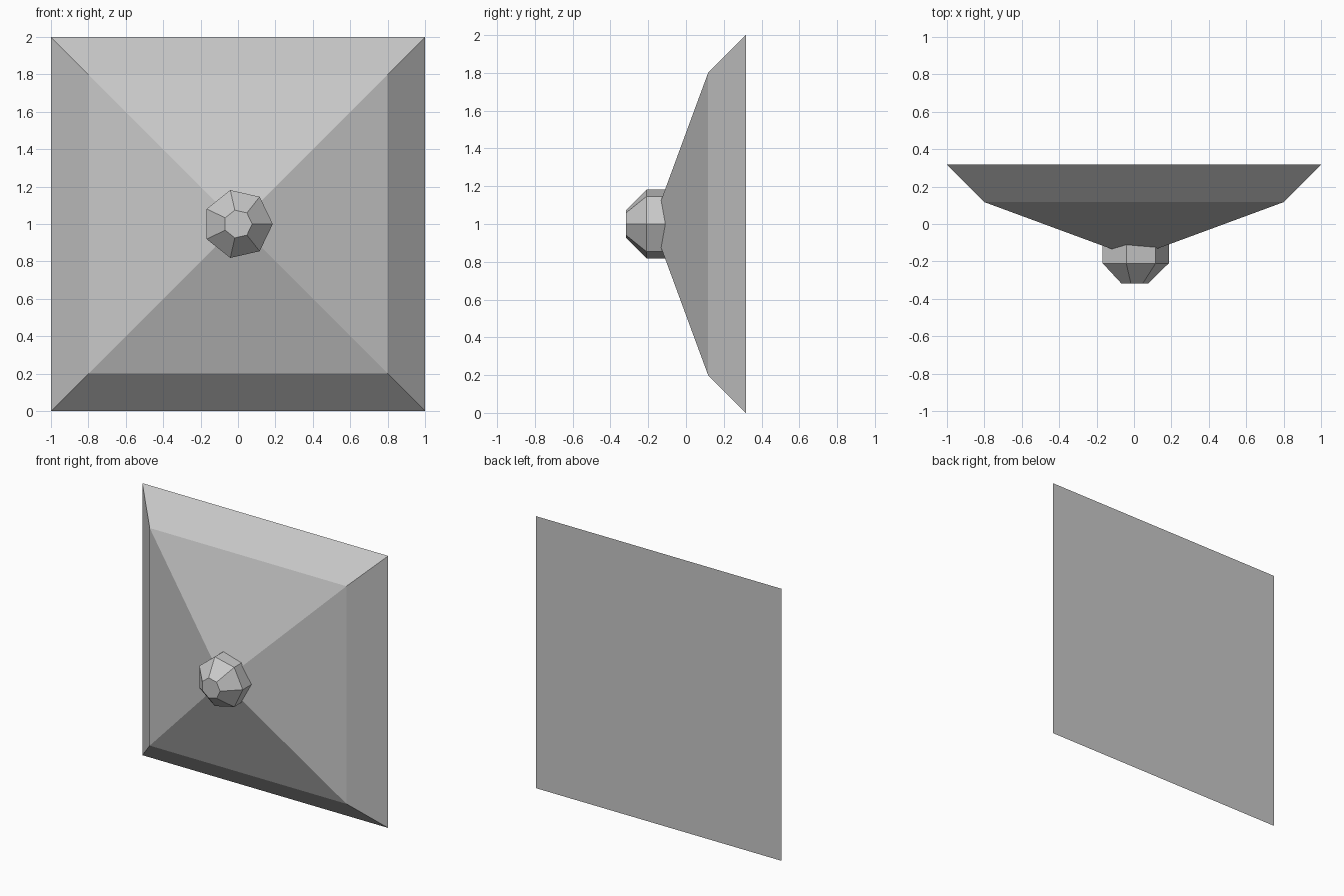
import bpy
import bmesh
from math import cos, sin, tau

if "Cube" in bpy.data.objects:
    bpy.data.objects.remove(bpy.data.objects["Cube"], do_unlink=True)

grey = bpy.data.materials.new("light grey")
grey.use_nodes = True
colour = (0.58, 0.58, 0.58, 1)
grey.diffuse_color = colour
grey.node_tree.nodes["Principled BSDF"].inputs["Base Color"].default_value = colour


def loft(name, sides, turn, rings, tip=None):
    """Join polygon rings, given as (radius, y) from back to front, about the y axis."""
    bm = bmesh.new()
    loops = []
    for radius, y in rings:
        angles = [turn + tau * i / sides for i in range(sides)]
        loops.append([bm.verts.new((radius * cos(a), y, 1 + radius * sin(a)))
                      for a in angles])
    for back, front in zip(loops, loops[1:]):
        for i in range(sides):
            j = (i + 1) % sides
            bm.faces.new((back[i], back[j], front[j], front[i]))
    bm.faces.new(loops[0])
    if tip is None:
        bm.faces.new(loops[-1])
    else:
        point = bm.verts.new((0, tip, 1))
        for i in range(sides):
            bm.faces.new((loops[-1][i], loops[-1][(i + 1) % sides], point))
    bmesh.ops.recalc_face_normals(bm, faces=bm.faces)
    mesh = bpy.data.meshes.new(name)
    bm.to_mesh(mesh)
    bm.free()
    mesh.materials.append(grey)
    obj = bpy.data.objects.new(name, mesh)
    bpy.context.collection.objects.link(obj)
    return obj


# Square plate with a steep rim and a shallow pyramid front
diagonal = 2 ** 0.5
loft("pyramid_plate", 4, tau / 8,
     [(diagonal, 0.317), (0.8 * diagonal, 0.117)], tip=-0.178)

# Seven-sided knob with a chamfered front
loft("knob", 7, 0, [(0.186, -0.09), (0.186, -0.21), (0.076, -0.317)])
